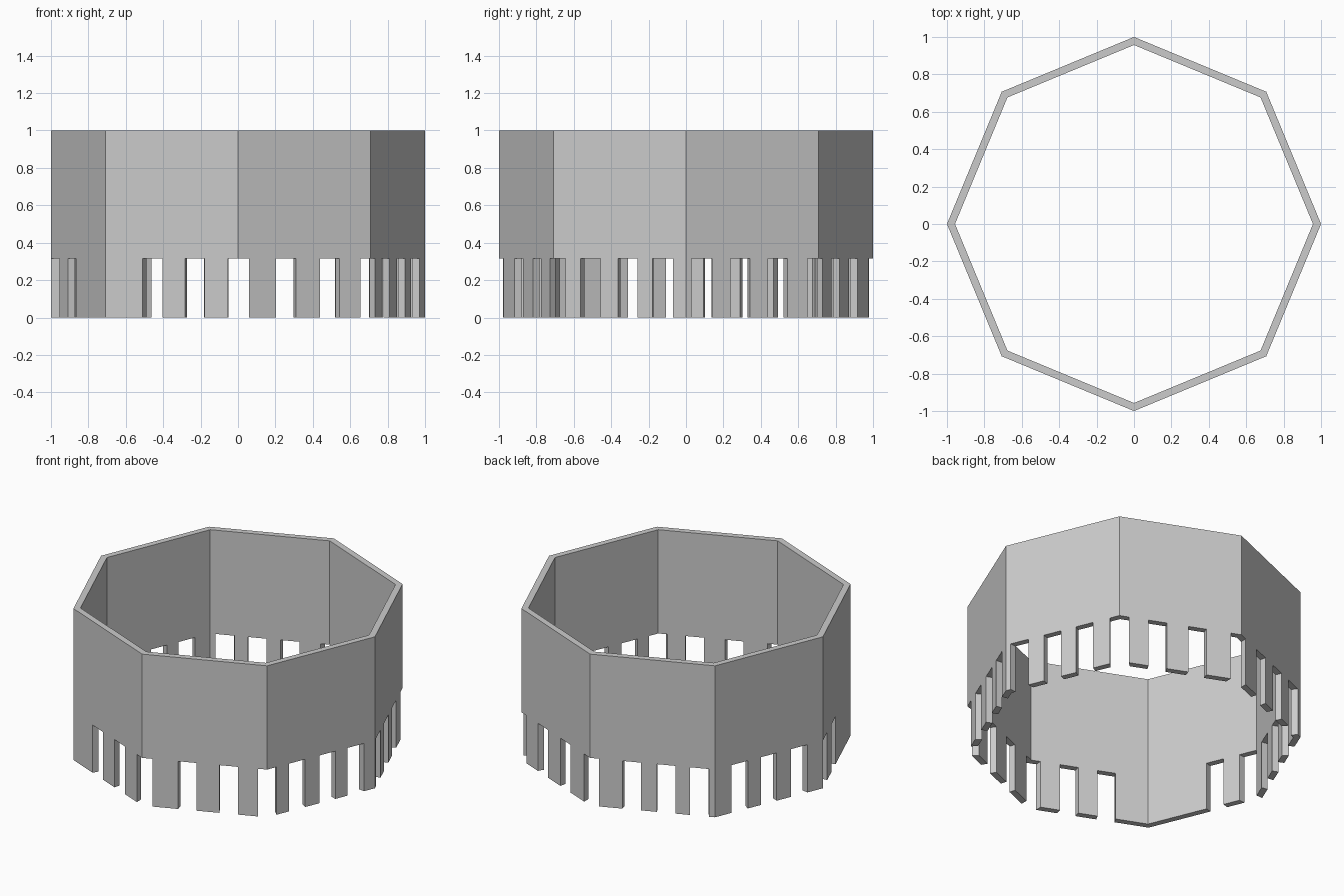
import bpy, bmesh, math
from mathutils import Matrix

if "Cube" in bpy.data.objects:
    bpy.data.objects.remove(bpy.data.objects["Cube"])

OUTER, INNER, HEIGHT = 1.0, 0.957, 1.0
SLOT_W, SLOT_TOP = 0.113, 0.315
# Slot directions around the wall in degrees; the front left stays solid
SLOTS = [240.6, 255.7, 270.1, 286, 301.6, 315.3,
         -32.9, -19.7, -7.5, 5, 18.2, 31.6, 44.9,
         58.7, 74.1, 89.7, 104.6, 117.6, 129.8,
         144.8, 157.4, 170.6, 183.2, 196.9]


def make_object(name, bm):
    bmesh.ops.recalc_face_normals(bm, faces=bm.faces)
    mesh = bpy.data.meshes.new(name)
    bm.to_mesh(mesh)
    bm.free()
    obj = bpy.data.objects.new(name, mesh)
    bpy.context.collection.objects.link(obj)
    return obj


# Octagonal wall, open at top and bottom
bm = bmesh.new()
rings = []
for i in range(8):
    a = math.radians(45 * i)
    rings.append([bm.verts.new((r * math.cos(a), r * math.sin(a), z))
                  for r, z in ((OUTER, 0), (OUTER, HEIGHT), (INNER, HEIGHT), (INNER, 0))])
for i in range(8):
    p, q = rings[i], rings[(i + 1) % 8]
    for j in range(4):
        k = (j + 1) % 4
        bm.faces.new((p[j], q[j], q[k], p[k]))
wall = make_object("octagonal_wall", bm)

# Radial boxes that cut the slots along the lower edge
bm = bmesh.new()
for deg in SLOTS:
    m = (Matrix.Rotation(math.radians(deg), 4, 'Z')
         @ Matrix.Translation((0.95, 0, SLOT_TOP - 0.25))
         @ Matrix.Diagonal((0.3, SLOT_W, 0.5, 1)))
    bmesh.ops.create_cube(bm, size=1, matrix=m)
cutter = make_object("slot_cutter", bm)
cutter.hide_render = True

# Cut the slots and remove the helper
mod = wall.modifiers.new("slots", 'BOOLEAN')
mod.operation = 'DIFFERENCE'
mod.solver = 'EXACT'
mod.use_self = True
mod.object = cutter
bpy.context.view_layer.objects.active = wall
wall.select_set(True)
bpy.ops.object.modifier_apply(modifier=mod.name)
bpy.data.objects.remove(cutter)
